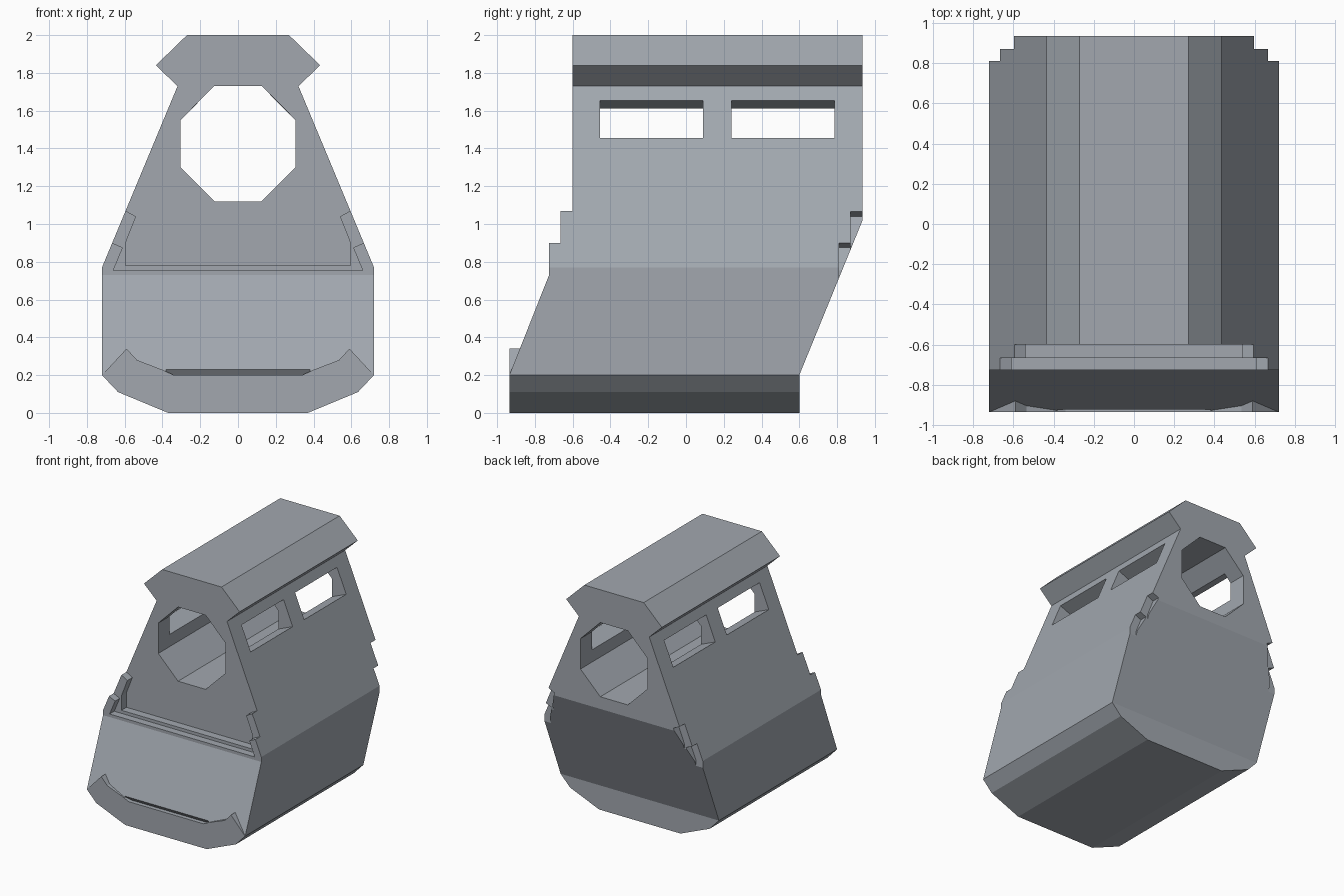
import bpy, bmesh

if "Cube" in bpy.data.objects:
    bpy.data.objects.remove(bpy.data.objects["Cube"])

grey = bpy.data.materials.new("blue grey")
grey.diffuse_color = (0.36, 0.39, 0.43, 1)
grey.use_nodes = True
grey.node_tree.nodes["Principled BSDF"].inputs["Base Color"].default_value = grey.diffuse_color


def prism(name, pts, lo, hi, axis="Y"):
    """Extrude a 2D profile along Y (points are x,z) or X (points are y,z)."""
    bm = bmesh.new()
    place = (lambda a, b, d: (a, d, b)) if axis == "Y" else (lambda a, b, d: (d, a, b))
    ends = [[bm.verts.new(place(a, b, d)) for a, b in pts] for d in (lo, hi)]
    bm.faces.new(ends[0])
    bm.faces.new(ends[1][::-1])
    n = len(pts)
    for i in range(n):
        j = (i + 1) % n
        bm.faces.new((ends[0][j], ends[0][i], ends[1][i], ends[1][j]))
    bmesh.ops.recalc_face_normals(bm, faces=bm.faces)
    mesh = bpy.data.meshes.new(name)
    bm.to_mesh(mesh)
    bm.free()
    mesh.materials.append(grey)
    ob = bpy.data.objects.new(name, mesh)
    bpy.context.collection.objects.link(ob)
    return ob


def combine(target, tool, operation):
    mod = target.modifiers.new("bool", "BOOLEAN")
    mod.operation, mod.solver, mod.object = operation, "EXACT", tool
    bpy.context.view_layer.objects.active = target
    bpy.ops.object.modifier_apply(modifier=mod.name)
    bpy.data.objects.remove(tool)


def mirrored(half):
    return half + [(-x, z) for x, z in reversed(half)]


def side_x(z):
    """Half width of the sloping side wall."""
    return 0.32 + (1.73 - z) * 0.40 / 0.96


# Main body: front outline limited by the side outline
body = prism("body", mirrored([(0.27, 2), (0.435, 1.84), (0.32, 1.73), (0.72, 0.77),
                               (0.72, 0.2), (0.635, 0.11), (0.37, 0)]), -1.2, 1.2)
side = [(-0.6, 2.1), (0.935, 2.1), (0.935, 1.02), (0.6, 0.2), (0.6, -0.1),
        (-0.935, -0.1), (-0.935, 0.2), (-0.725, 0.73), (-0.725, 0.755),
        (-0.665, 0.755), (-0.665, 0.78), (-0.6, 0.78)]
combine(body, prism("side_outline", side, -1, 1, "X"), "INTERSECT")

# Shadow groove above the front lip
combine(body, prism("groove", [(-0.96, 0.2), (-0.96, 0.23), (-0.923, 0.23), (-0.9, 0.2)],
                    -0.38, 0.38, "X"), "DIFFERENCE")


# Stepped side tabs at the front, matching notches at the back
def tab(s, level, out):
    if level == 0:
        top, inner = 1.07, [(0.54, 1.04), (0.595, 0.90), (0.595, 0.70)]
    else:
        top, inner = 0.90, [(0.61, 0.875), (0.66, 0.755), (0.66, 0.70)]
    # the outward offset continues the tab's sloping top edge
    pts = [(side_x(top) + out, top + out * 0.42)] + inner + [(0.72 + out, 0.70), (0.72 + out, 0.77)]
    return [(s * x, z) for x, z in pts]


for s in (-1, 1):
    for level, front, back in ((0, -0.665, 0.87), (1, -0.725, 0.81)):
        combine(body, prism("tab", tab(s, level, 0), front, -0.57), "UNION")
        combine(body, prism("notch", tab(s, level, 0.1), back, 1.1), "DIFFERENCE")

# Raised front lip with two peaks
lip = mirrored([(0.65, 0.14), (0.72, 0.2), (0.59, 0.34), (0.535, 0.28), (0.40, 0.228), (0.34, 0.2)])
combine(body, prism("lip", lip, -0.935, -0.86), "UNION")

# Octagonal tunnel from front to back
octagon = mirrored([(0.125, 1.73), (0.305, 1.55), (0.305, 1.30), (0.125, 1.12)])
combine(body, prism("tunnel", octagon, -2, 2), "DIFFERENCE")

# Two windows per side, cut square to the sloping wall
for s in (-1, 1):
    for lo, hi in ((-0.455, 0.09), (0.24, 0.785)):
        pts = [(s * (side_x(z) + 0.923 * d), z + 0.385 * d)
               for z, d in ((1.655, 0.05), (1.655, -0.2), (1.455, -0.2), (1.455, 0.05))]
        combine(body, prism("window", pts, lo, hi), "DIFFERENCE")
